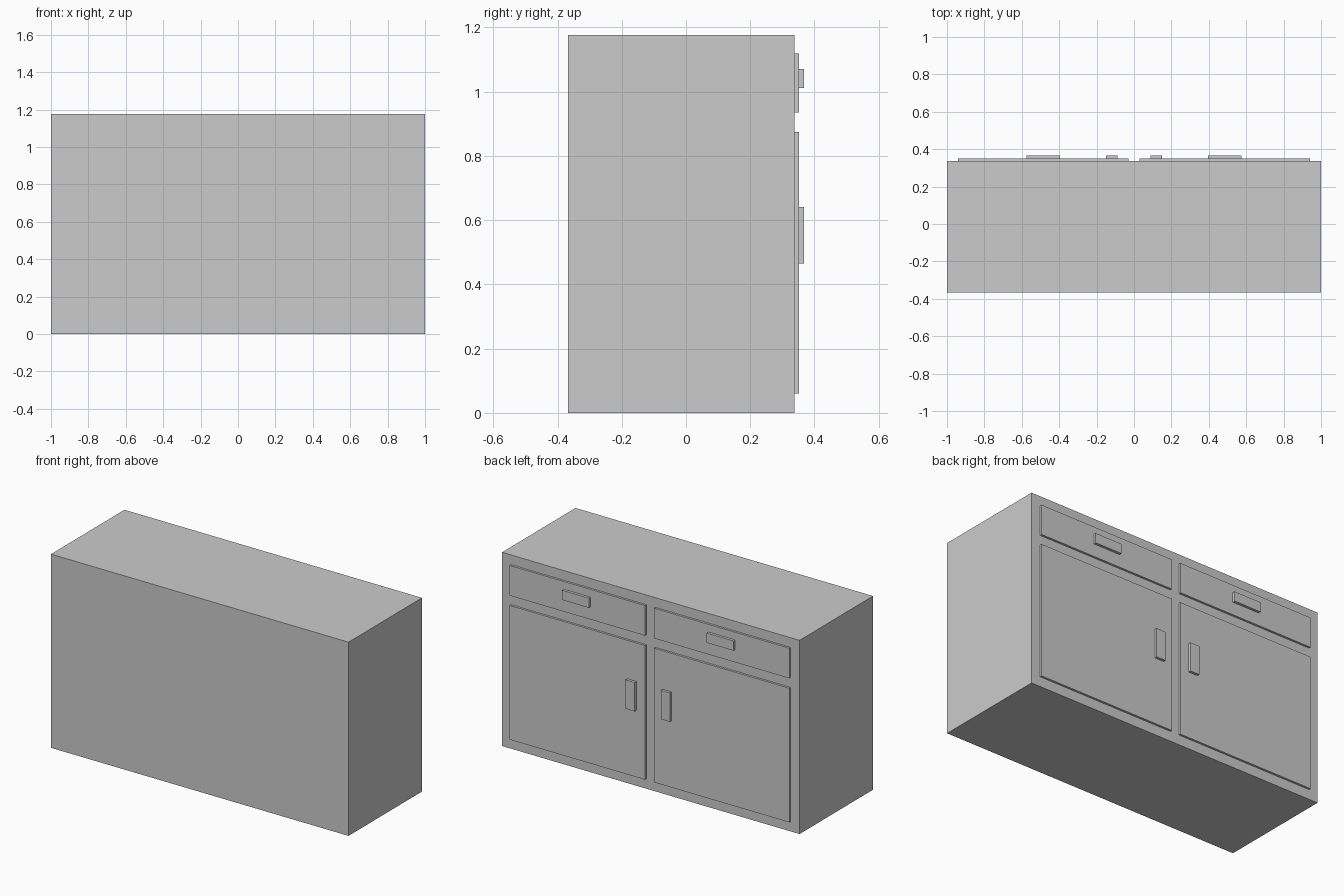
import bpy

cube = bpy.data.objects.get("Cube")
if cube:
    bpy.data.objects.remove(cube, do_unlink=True)

grey = bpy.data.materials.new("light_grey")
grey.use_nodes = True
colour = (0.6, 0.6, 0.6, 1)
grey.diffuse_color = colour
grey.node_tree.nodes["Principled BSDF"].inputs["Base Color"].default_value = colour


def box(name, x, y, z):
    """Add a box spanning the given (low, high) ranges."""
    spans = (x, y, z)
    bpy.ops.mesh.primitive_cube_add(size=1, location=[(a + b) / 2 for a, b in spans])
    obj = bpy.context.object
    obj.name = name
    obj.scale = [abs(b - a) for a, b in spans]
    bpy.ops.object.transform_apply(location=False, rotation=False, scale=True)
    obj.data.materials.append(grey)
    return obj


# Depths of the cabinet back, panel faces and handle faces
BODY_Y = (-0.367, 0.338)
PANEL_Y = (BODY_Y[1], 0.351)
HANDLE_Y = (PANEL_Y[1], 0.367)

# Cabinet body
box("cabinet_body", (-1, 1), BODY_Y, (0, 1.177))

# A drawer above a door on each side, each with its own handle
for side, s in (("left", 1), ("right", -1)):
    parts = (
        ("drawer", (0.03, 0.94), PANEL_Y, (0.935, 1.118)),
        ("drawer_handle", (0.396, 0.576), HANDLE_Y, (1.012, 1.071)),
        ("door", (0.03, 0.94), PANEL_Y, (0.06, 0.875)),
        ("door_handle", (0.088, 0.149), HANDLE_Y, (0.465, 0.641)),
    )
    for name, x, y, z in parts:
        box(f"{side}_{name}", (s * x[0], s * x[1]), y, z)
